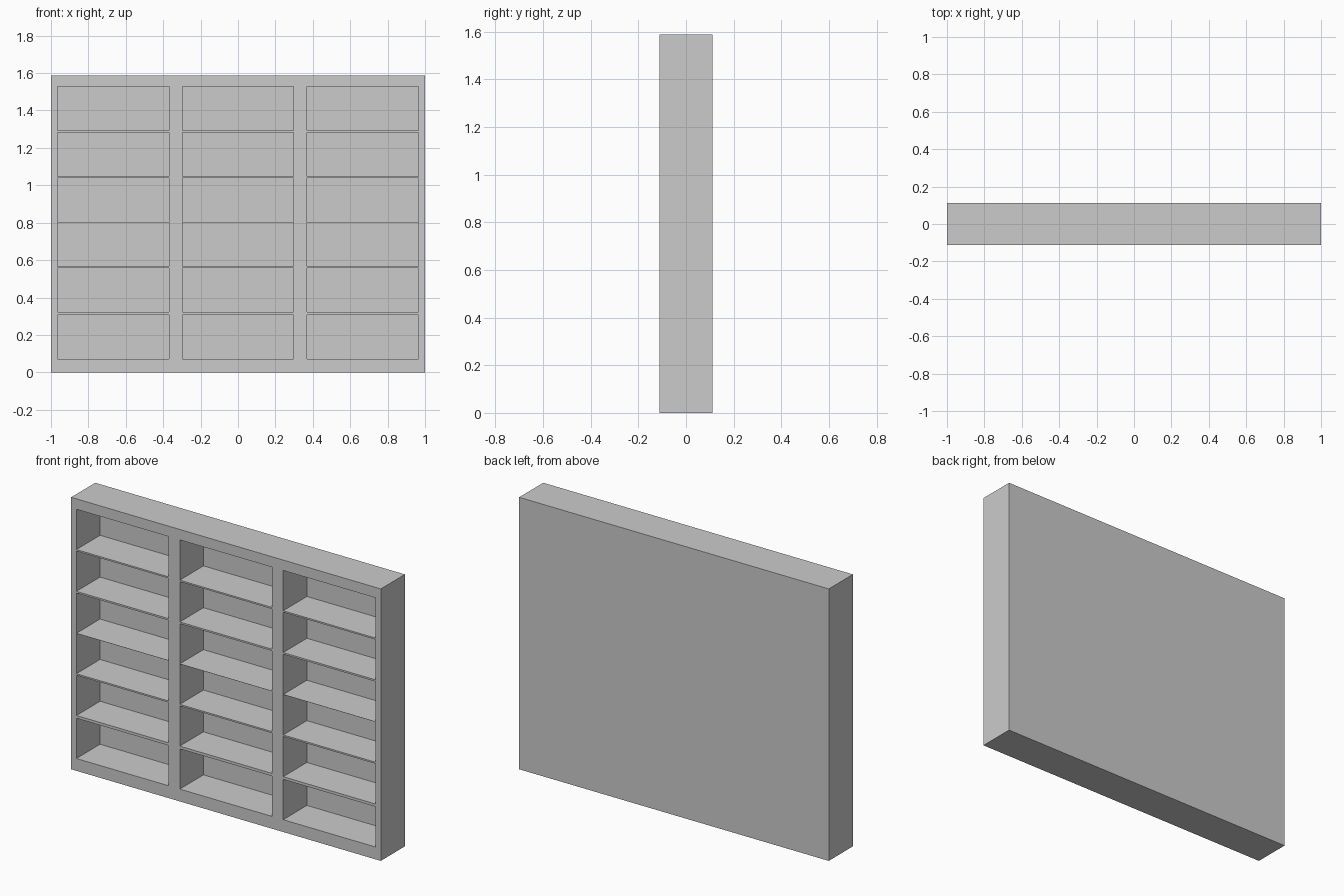
import bpy
import bmesh
from mathutils import Matrix, Vector

if "Cube" in bpy.data.objects:
    bpy.data.objects.remove(bpy.data.objects["Cube"])

W, D, H = 2.0, 0.222, 1.588
BACK = 0.004          # thin back panel


def add_box(bm, lo, hi):
    lo, hi = Vector(lo), Vector(hi)
    size = hi - lo
    m = Matrix.Translation((lo + hi) / 2) @ Matrix.Diagonal((*size, 1))
    bmesh.ops.create_cube(bm, size=1, matrix=m)


def make_object(name, boxes):
    bm = bmesh.new()
    for lo, hi in boxes:
        add_box(bm, lo, hi)
    mesh = bpy.data.meshes.new(name)
    bm.to_mesh(mesh)
    bm.free()
    obj = bpy.data.objects.new(name, mesh)
    bpy.context.collection.objects.link(obj)
    return obj


# Solid block for the shelf unit
bookcase = make_object("bookcase", [((-W / 2, -D / 2, 0), (W / 2, D / 2, H))])

# Compartments: three bays by six rows, open at the front
bays = [-0.668, 0.0, 0.668]
rows = [0.072, 0.323, 0.567, 0.803, 1.048, 1.292]
cell_w, cell_h = 0.596, 0.235
cells = [((x - cell_w / 2, -D / 2 - 0.1, z),
          (x + cell_w / 2, D / 2 - BACK, z + cell_h))
         for x in bays for z in rows]
cutter = make_object("compartment_cutter", cells)
cutter.hide_render = True
cutter.display_type = 'WIRE'

# Hollow out the compartments, leaving uprights, shelves and back panel
cut = bookcase.modifiers.new("compartments", 'BOOLEAN')
cut.operation = 'DIFFERENCE'
cut.solver = 'EXACT'
cut.object = cutter
